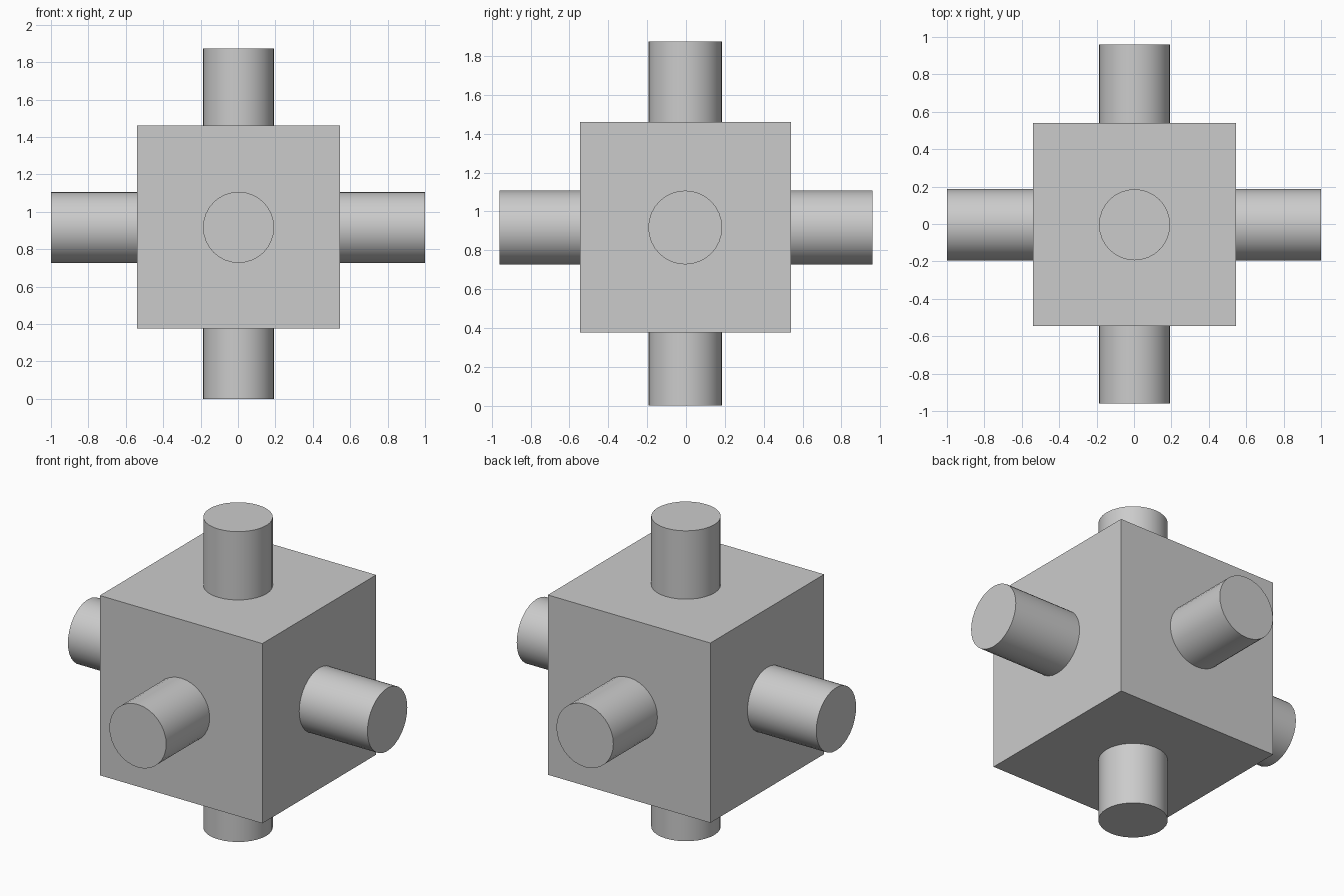
import bpy, math
from mathutils import Vector

if "Cube" in bpy.data.objects:
    bpy.data.objects.remove(bpy.data.objects["Cube"])

grey = bpy.data.materials.new("plain grey")
grey.diffuse_color = (0.6, 0.6, 0.6, 1)
grey.use_nodes = True
grey.node_tree.nodes["Principled BSDF"].inputs["Base Color"].default_value = grey.diffuse_color
CENTRE = Vector((0.003, -0.004, 0.917))
RADIUS = 0.19

# Central block
bpy.ops.mesh.primitive_cube_add(size=1.085, location=(0.002, -0.003, 0.918))
block = bpy.context.object
block.name = "central_block"
block.data.materials.append(grey)


def rod(name, axis, low, high):
    """Round rod through the block along one axis, from low to high."""
    loc = CENTRE.copy()
    loc[axis] = (low + high) / 2
    rot = [(0, math.pi / 2, 0), (math.pi / 2, 0, 0), (0, 0, 0)][axis]
    bpy.ops.mesh.primitive_cylinder_add(vertices=32, radius=RADIUS, depth=high - low,
                                        location=loc, rotation=rot)
    obj = bpy.context.object
    obj.name = name
    obj.data.materials.append(grey)
    bpy.ops.object.shade_smooth_by_angle(angle=math.radians(30))


# Three crossing rods, their ends standing out of each face
rod("side_rod", 0, -1.0, 1.0)
rod("front_back_rod", 1, -0.96, 0.96)
rod("upright_rod", 2, 0.0, 1.873)
